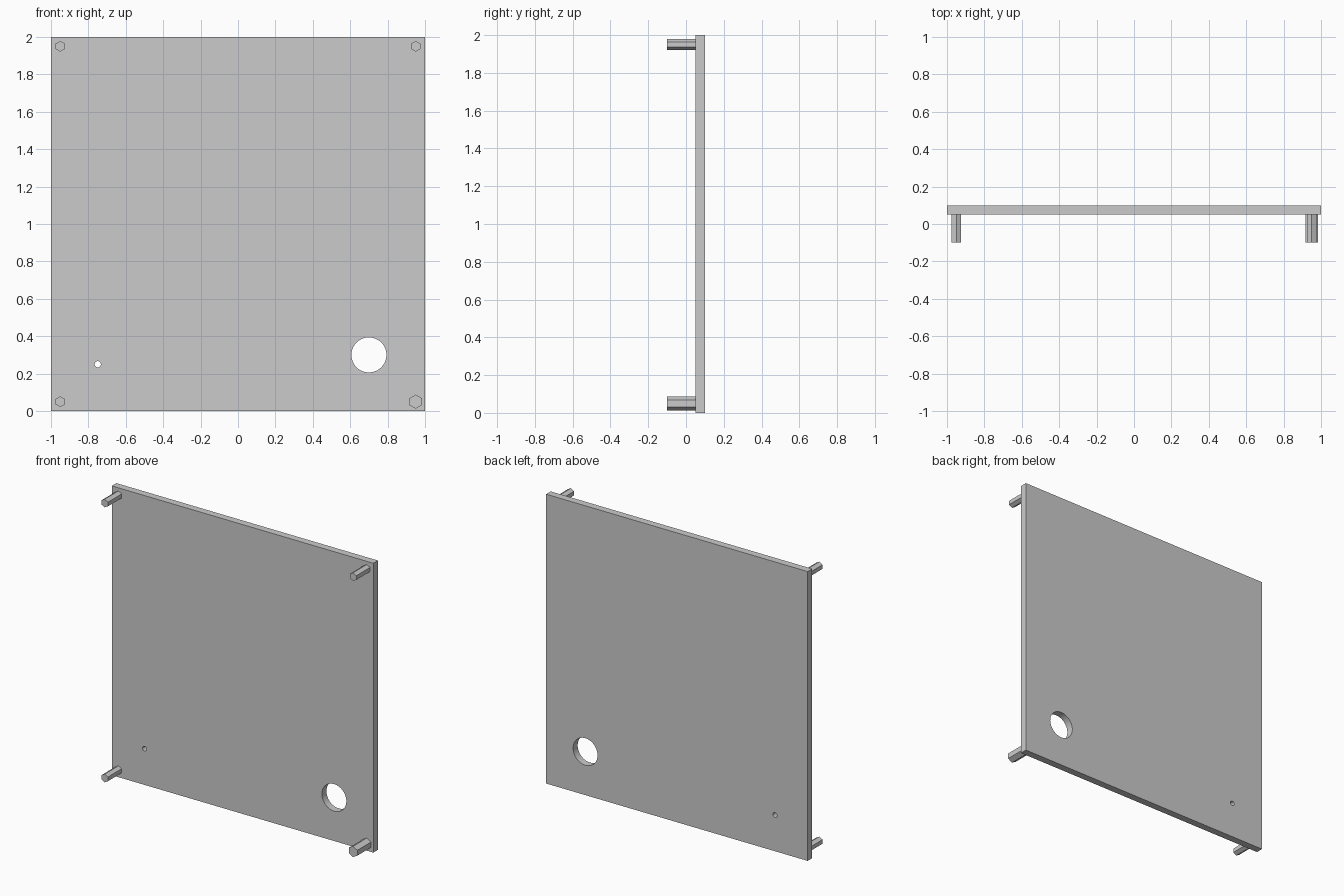
import bpy
from math import radians

cube = bpy.data.objects.get("Cube")
if cube:
    bpy.data.objects.remove(cube, do_unlink=True)

# Single light grey finish
grey = bpy.data.materials.new("light_grey")
grey.use_nodes = True
colour = (0.6, 0.6, 0.6, 1)
grey.diffuse_color = colour
grey.node_tree.nodes["Principled BSDF"].inputs["Base Color"].default_value = colour

PLATE_FRONT, PLATE_BACK, PEG_FRONT = 0.05, 0.10, -0.10


def rod(name, x, z, radius, y0, y1, sides):
    """Prism along y with one corner pointing up."""
    bpy.ops.mesh.primitive_cylinder_add(
        vertices=sides, radius=radius, depth=y1 - y0,
        location=(x, (y0 + y1) / 2, z), rotation=(radians(90), 0, 0))
    obj = bpy.context.object
    obj.name = name
    obj.data.materials.append(grey)
    return obj


# Square panel
bpy.ops.mesh.primitive_cube_add(size=1, location=(0, (PLATE_FRONT + PLATE_BACK) / 2, 1))
panel = bpy.context.object
panel.name = "panel"
panel.scale = (2, PLATE_BACK - PLATE_FRONT, 2)
bpy.ops.object.transform_apply(location=False, rotation=False, scale=True)
panel.data.materials.append(grey)

# Large and small round holes through the panel
for name, x, z, radius in (("large_hole", 0.7, 0.3, 0.0935), ("small_hole", -0.75, 0.25, 0.0165)):
    cutter = rod(name + "_cutter", x, z, radius, 0, 0.15, 64)
    cutter.hide_render = True
    cut = panel.modifiers.new(name, "BOOLEAN")
    cut.operation = "DIFFERENCE"
    cut.solver = "EXACT"
    cut.object = cutter
    bpy.context.view_layer.objects.active = panel
    bpy.ops.object.modifier_apply(modifier=cut.name)
    bpy.data.objects.remove(cutter, do_unlink=True)

bpy.ops.object.select_all(action="DESELECT")
panel.select_set(True)
bpy.context.view_layer.objects.active = panel
bpy.ops.object.shade_smooth_by_angle(angle=radians(30))

# Hexagonal standoffs at the corners, the lower left one thicker
for side, x in (("right", -0.95), ("left", 0.95)):
    for level, z in (("lower", 0.05), ("upper", 1.95)):
        radius = 0.0375 if (side, level) == ("left", "lower") else 0.0285
        rod(f"{level}_{side}_standoff", x, z, radius, PEG_FRONT, PLATE_FRONT, 6)
